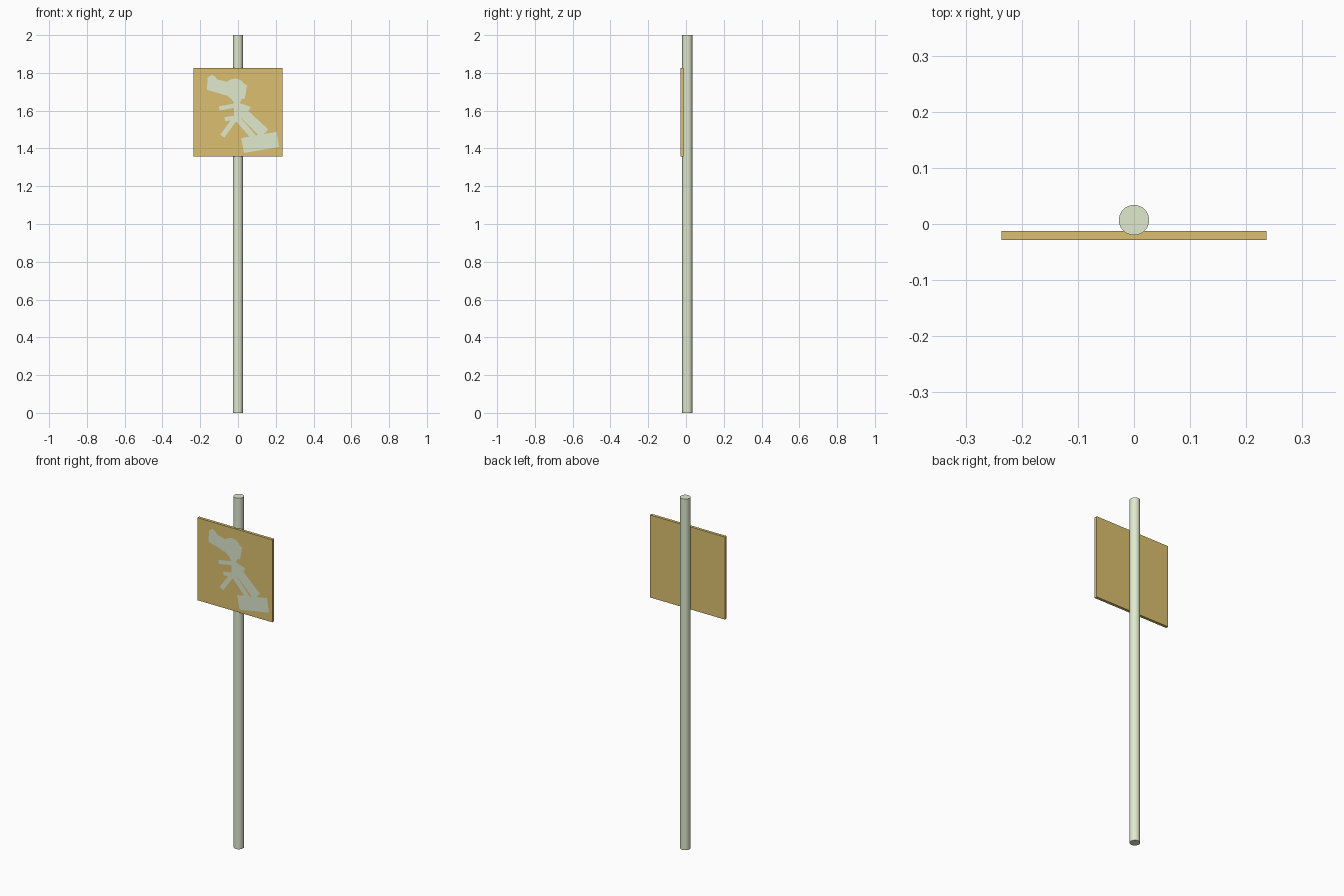
import bpy, bmesh, math

if "Cube" in bpy.data.objects:
    bpy.data.objects.remove(bpy.data.objects["Cube"])


def material(name, rgb):
    m = bpy.data.materials.new(name)
    m.diffuse_color = (*rgb, 1)
    m.use_nodes = True
    m.node_tree.nodes["Principled BSDF"].inputs["Base Color"].default_value = m.diffuse_color
    return m


pale = material("pale_metal", (0.75, 0.82, 0.62))
yellow = material("yellow_panel", (0.72, 0.53, 0.16))


def sheet(name, outline, y):
    """Flat decal facing the front, outline given as (x, z) points."""
    bm = bmesh.new()
    face = bm.faces.new([bm.verts.new((x, y, z)) for x, z in outline])
    face.normal_update()
    if face.normal.y > 0:
        face.normal_flip()
    me = bpy.data.meshes.new(name)
    bm.to_mesh(me)
    bm.free()
    me.materials.append(pale)
    ob = bpy.data.objects.new(name, me)
    bpy.context.collection.objects.link(ob)


def strip(name, a, b, width, y):
    """Straight band between two (x, z) points."""
    dx, dz = b[0] - a[0], b[1] - a[1]
    s = width / 2 / math.hypot(dx, dz)
    nx, nz = -dz * s, dx * s
    sheet(name, [(a[0] + nx, a[1] + nz), (a[0] - nx, a[1] - nz),
                 (b[0] - nx, b[1] - nz), (b[0] + nx, b[1] + nz)], y)


# Round post
bpy.ops.mesh.primitive_cylinder_add(vertices=32, radius=0.027, depth=2, location=(0, 0.007, 1))
post = bpy.context.object
post.name = "post"
post.data.materials.append(pale)
bpy.ops.object.shade_smooth_by_angle()

# Square sign panel
bpy.ops.mesh.primitive_cube_add(size=1, location=(0, -0.0205, 1.592))
panel = bpy.context.object
panel.name = "sign_panel"
panel.scale = (0.472, 0.016, 0.47)
bpy.ops.object.transform_apply(location=False, scale=True)
panel.data.materials.append(yellow)

# Pictogram: load carried on the shoulder, with head
Y = -0.031
head = [(-0.016 + 0.055 * math.cos(i * math.tau / 20),
         1.715 + 0.055 * math.sin(i * math.tau / 20)) for i in range(20)]
sheet("figure_head", head, Y)
sheet("figure_load", [(-.165, 1.71), (-.16, 1.775), (-.14, 1.79), (-.12, 1.78), (-.11, 1.765),
                      (-.045, 1.75), (-.02, 1.71), (-.065, 1.68), (-.11, 1.695)], Y - 0.0002)
sheet("figure_pack", [(0, 1.755), (.048, 1.735), (.035, 1.66), (-.01, 1.675)], Y - 0.0004)

# Torso, arms and legs
sheet("figure_torso", [(-.045, 1.675), (.025, 1.67), (.005, 1.635), (.035, 1.6),
                       (.01, 1.55), (-.02, 1.555), (-.02, 1.64)], Y - 0.0006)
strip("figure_arm_left", (-.1, 1.612), (.0, 1.63), .022, Y - 0.0008)
strip("figure_arm_right", (-.01, 1.635), (.063, 1.61), .022, Y - 0.0008)
strip("figure_hand", (-.07, 1.555), (.0, 1.565), .022, Y - 0.0008)
strip("figure_leg", (-.083, 1.465), (.0, 1.58), .026, Y - 0.001)

# Sloping bands and the block below
strip("slope_band_upper", (.02, 1.61), (.15, 1.49), .03, Y - 0.0002)
strip("slope_band_middle", (.0, 1.6), (.13, 1.47), .03, Y - 0.0004)
strip("slope_band_lower", (.0, 1.555), (.1, 1.44), .03, Y - 0.0006)
sheet("ground_block", [(.017, 1.455), (.205, 1.488), (.217, 1.408), (.032, 1.376)], Y - 0.0008)
